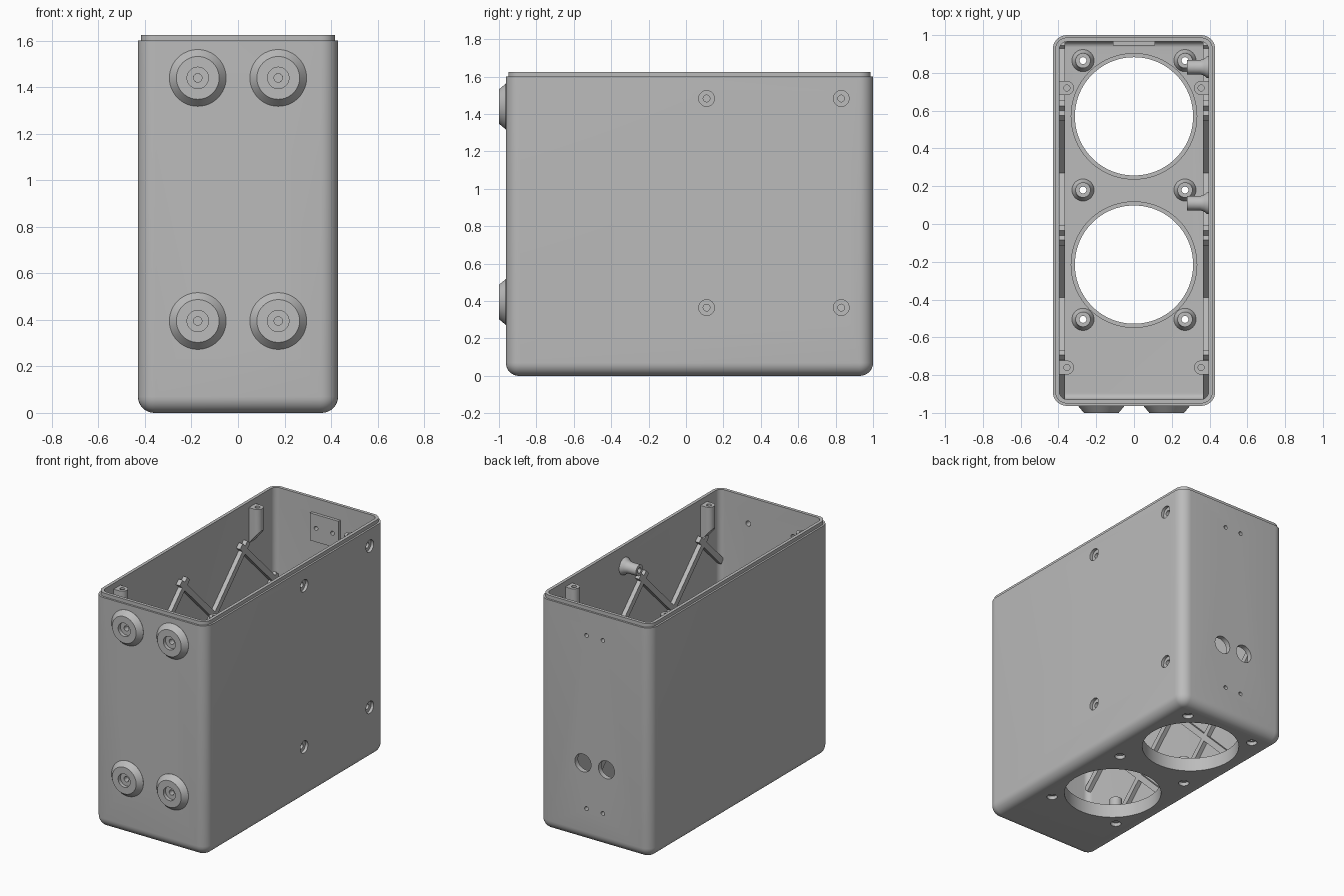
import bpy, bmesh, math
from mathutils import Vector, Matrix

if "Cube" in bpy.data.objects:
    bpy.data.objects.remove(bpy.data.objects["Cube"])

GREY = (0.5, 0.5, 0.5, 1)
mat = bpy.data.materials.new("light grey plastic")
mat.use_nodes = True
mat.diffuse_color = GREY
bsdf = next(n for n in mat.node_tree.nodes if n.type == 'BSDF_PRINCIPLED')
bsdf.inputs["Base Color"].default_value = GREY

HX, Y0, Y1 = 0.43, -0.963, 1.0       # outer footprint
WALL, FLOOR, RIM, TOP = 0.035, 0.05, 1.6, 1.625
IX = HX - WALL                        # inner wall plane


def finish(name, bm):
    bmesh.ops.recalc_face_normals(bm, faces=bm.faces)
    me = bpy.data.meshes.new(name)
    bm.to_mesh(me)
    bm.free()
    me.materials.append(mat)
    ob = bpy.data.objects.new(name, me)
    bpy.context.collection.objects.link(ob)
    return ob


def skin(bm, rings, closed=False):
    """Join equal rings of points; cap the ends unless closed."""
    rows = [[bm.verts.new(p) for p in ring] for ring in rings]
    n = len(rows[0])
    for a, b in zip(rows, rows[1:] + rows[:1] if closed else rows[1:]):
        for i in range(n):
            j = (i + 1) % n
            bm.faces.new((a[i], a[j], b[j], b[i]))
    if not closed:
        bm.faces.new(rows[0])
        bm.faces.new(rows[-1])


def lathe(bm, profile, pos, axis, closed=True, n=32):
    """Turn (radius, height) points around an axis."""
    m = Matrix.Translation(pos) @ Vector(axis).to_track_quat('Z', 'Y').to_matrix().to_4x4()
    ang = [2 * math.pi * i / n for i in range(n)]
    skin(bm, [[m @ Vector((r * math.cos(a), r * math.sin(a), h)) for a in ang]
              for r, h in profile], closed)


def turned(name, profile, pos, axis, n=32):
    bm = bmesh.new()
    lathe(bm, profile, pos, axis, True, n)
    return finish(name, bm)


def block(name, size, pos, rot=0):
    bm = bmesh.new()
    m = Matrix.Translation(pos) @ Matrix.Rotation(rot, 4, 'X') @ Matrix.Diagonal((*size, 1))
    bmesh.ops.create_cube(bm, size=1, matrix=m)
    return finish(name, bm)


def outline(inset, z, r=0.075, n=8):
    """Rounded rectangle of the case, moved inward."""
    rr, pts = max(r - inset, 0.004), []
    cx, ya, yb = HX - inset - rr, Y0 + inset + rr, Y1 - inset - rr
    for q, (x, y) in enumerate([(cx, yb), (-cx, yb), (-cx, ya), (cx, ya)]):
        for i in range(n + 1):
            a = (q + i / n) * math.pi / 2
            pts.append((x + rr * math.cos(a), y + rr * math.sin(a), z))
    return pts


# Case: outer skin, stepped lip, inner skin and floor
bm = bmesh.new()
quarter = [i * math.pi / 16 for i in range(9)]
R, F = 0.07, 0.03
rings = [outline(R * (1 - math.sin(a)), R * (1 - math.cos(a))) for a in quarter]
rings += [outline(0, RIM), outline(0.013, RIM), outline(0.013, TOP), outline(WALL, TOP)]
rings += [outline(WALL + F * (1 - math.sin(a)), FLOOR + F * (1 - math.cos(a)))
          for a in reversed(quarter)]
skin(bm, rings)
case = finish("case", bm)

# Layout of repeated details
openings = [0.57, -0.215]
posts = [(sx * 0.27, y) for sx in (-1, 1) for y in (0.865, 0.18, -0.505)]
sides = [(y, z) for y in (0.11, 0.83) for z in (1.483, 0.365)]
pads = [(sx * 0.173, z) for sx in (-1, 1) for z in (1.44, 0.395)]
lugs = [(sx, y) for sx in (-1, 1) for y in (0.72, -0.76)]

# All holes in one cutter
bm = bmesh.new()


def drill(profile, pos, axis, n=32):
    lathe(bm, profile, pos, axis, False, n)


def sunk(r, depth, length):
    return [(r, -0.02), (r, depth), (0.018, depth), (0.018, length)]


for y in openings:
    drill([(0.313, -0.1), (0.313, 0.2)], (0, y, 0), (0, 0, 1), 96)
for x, y in posts:
    drill(sunk(0.034, 0.025, 0.1), (x, y, 0), (0, 0, 1))
for y, z in sides:
    drill(sunk(0.042, 0.02, 0.07), (HX, y, z), (-1, 0, 0))
for x, z in pads:
    drill([(0.018, -0.01), (0.018, 0.08)], (x, Y0, z), (0, 1, 0))
for sx, y in lugs:
    drill([(0.016, 0), (0.016, 0.2)], (sx * 0.355, y, 1.45), (0, 0, 1))
for sx in (-1, 1):
    drill([(0.062, 0), (0.062, 0.2)], (sx * 0.09, 0.88, 0.54), (0, 1, 0))
    for z in (1.43, 0.23):
        drill([(0.014, 0), (0.014, 0.2)], (sx * 0.063, 0.88, z), (0, 1, 0))
cutter = finish("hole_cutter", bm)
cutter.hide_render = True
drilled = [case]

# Raised rims round the floor openings
for i, y in enumerate(openings):
    turned(f"opening_rim_{i}", [(0.313, 0.045), (0.335, 0.045), (0.335, 0.095), (0.313, 0.095)],
           (0, y, 0), (0, 0, 1), 96)

# Hollow floor posts with flared feet
for i, (x, y) in enumerate(posts):
    turned(f"floor_post_{i}", [(0.018, 0.04), (0.06, 0.04), (0.058, 0.055), (0.047, 0.067),
                               (0.041, 0.085), (0.04, 0.18), (0.018, 0.18)], (x, y, 0), (0, 0, 1))

# Hollow side standoffs
for i, (y, z) in enumerate(sides):
    turned(f"side_standoff_{i}", [(0.018, 0), (0.06, 0), (0.056, 0.015), (0.044, 0.03),
                                  (0.038, 0.05), (0.038, 0.12), (0.018, 0.12)],
           (IX + 0.005, y, z), (-1, 0, 0))

# Cone-shaped front feet with a stepped screw hole
for i, (x, z) in enumerate(pads):
    turned(f"front_foot_{i}", [(0.018, -0.01), (0.122, -0.01), (0.122, 0.001), (0.092, 0.037),
                               (0.046, 0.037), (0.046, 0.012), (0.018, 0.012)],
           (x, Y0, z), (0, -1, 0), 48)

# Lid screw lugs: rounded tongue with a sloping underside
for i, (sx, y) in enumerate(lugs):
    r, pts = 0.037, [(IX + 0.01, -0.037), (IX + 0.01, 0.037)]
    pts += [(0.355 - r * math.sin(a), r * math.cos(a))
            for a in (k * math.pi / 12 for k in range(13))]
    bm = bmesh.new()
    skin(bm, [[(sx * x, y + d, 1.34 + (IX - x) * 1.2) for x, d in pts],
              [(sx * x, y + d, 1.585) for x, d in pts]])
    drilled.append(finish(f"lid_lug_{i}", bm))

# Backing plates on the rear wall
for name, z in (("upper", 1.43), ("lower", 0.23)):
    drilled.append(block(f"{name}_rear_plate", (0.22, 0.025, 0.19), (0, 0.957, z)))

# Diagonal stiffening lattice on both side walls
YA, YB, ZA, ZB, PEAK = -0.92, 0.96, 0.06, 1.37, 1.33
for sx in (-1, 1):
    for d in (-1, 1):
        for k in range(-4, 5):
            yk = -0.06 + 0.66 * k
            ends = sorted((yk + d * (ZA - PEAK), yk + d * (ZB - PEAK)))
            a, b = max(ends[0], YA), min(ends[1], YB)
            if b - a > 0.05:
                mid = (a + b) / 2
                block("side_rib", (0.035, (b - a) * math.sqrt(2), 0.04),
                      (sx * (IX - 0.0125), mid, PEAK + d * (mid - yk)), d * math.pi / 4)

# Drill the holes, drop the cutter, then shade
for ob in drilled:
    mod = ob.modifiers.new("holes", 'BOOLEAN')
    mod.operation, mod.solver, mod.object = 'DIFFERENCE', 'EXACT', cutter
    bpy.context.view_layer.objects.active = ob
    bpy.ops.object.modifier_apply(modifier=mod.name)
bpy.data.objects.remove(cutter)
bpy.ops.object.select_all(action='DESELECT')
for ob in bpy.context.collection.objects:
    if ob.type == 'MESH':
        ob.select_set(True)
        bpy.context.view_layer.objects.active = ob
bpy.ops.object.shade_smooth_by_angle(angle=math.radians(35))
